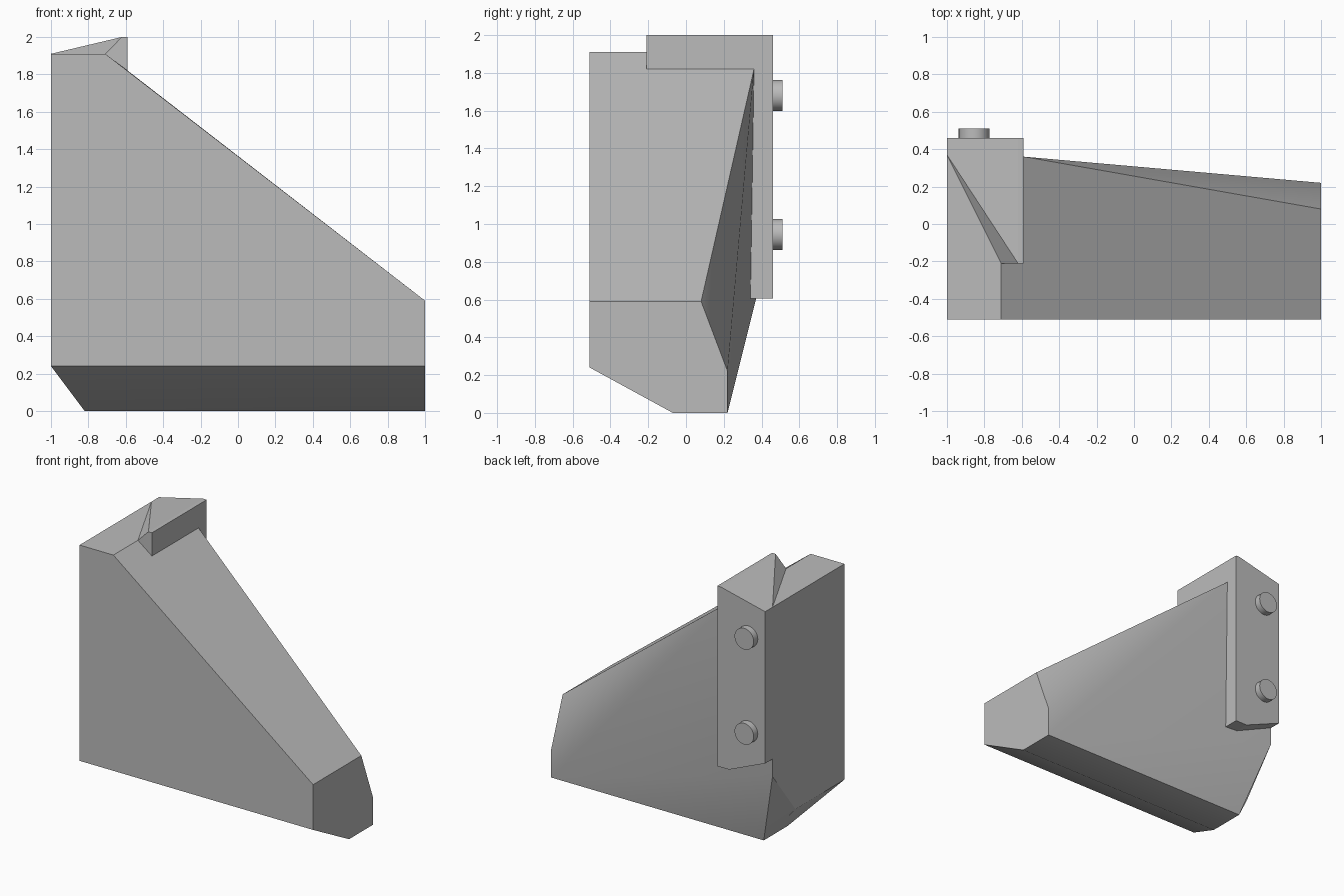
import bpy, bmesh, math

cube = bpy.data.objects.get("Cube")
if cube:
    bpy.data.objects.remove(cube, do_unlink=True)

grey = bpy.data.materials.new("plain_grey")
grey.use_nodes = True
grey.diffuse_color = (0.5, 0.5, 0.5, 1)
grey.node_tree.nodes["Principled BSDF"].inputs["Base Color"].default_value = grey.diffuse_color


def finish(obj, angle):
    obj.data.materials.append(grey)
    bpy.ops.object.select_all(action="DESELECT")
    obj.select_set(True)
    bpy.context.view_layer.objects.active = obj
    bpy.ops.object.shade_smooth_by_angle(angle=math.radians(angle))


def solid(name, points, angle=31):
    """Faceted solid spanned by its corner points."""
    bm = bmesh.new()
    for p in points:
        bm.verts.new(p)
    hull = bmesh.ops.convex_hull(bm, input=bm.verts[:])
    loose = {v for v in hull["geom_interior"] + hull["geom_unused"]
             if isinstance(v, bmesh.types.BMVert)}
    bmesh.ops.delete(bm, geom=list(loose), context="VERTS")
    bmesh.ops.dissolve_limit(bm, angle_limit=math.radians(0.5),
                             verts=bm.verts[:], edges=bm.edges[:])
    bmesh.ops.recalc_face_normals(bm, faces=bm.faces[:])
    mesh = bpy.data.meshes.new(name)
    bm.to_mesh(mesh)
    bm.free()
    obj = bpy.data.objects.new(name, mesh)
    bpy.context.collection.objects.link(obj)
    finish(obj, angle)


FRONT, LEDGE = -0.51, 1.91

# Main wedge: flat front, sloping top, slanted back and chamfered underside
front = [(x, FRONT, z) for x, z in
         [(-1, 0.24), (-1, LEDGE), (-0.71, LEDGE), (1, 0.59), (1, 0.24)]]
back = [(-1, 0.37, LEDGE), (-0.71, 0.365, LEDGE), (-0.59, 0.36, 1.82),
        (1, 0.08, 0.59), (1, 0.22, 0.22), (-1, 0.37, 0.6), (-1, 0.09, 0.24)]
base = [(x, y, 0) for x in (-0.82, 1) for y in (-0.07, 0.22)]
solid("main_body", front + back + base)

# Mounting plate on the back, with slanted top and bottom ends
plate = [(-0.59, 0.605), (-0.69, 0.605), (-1, 0.735),
         (-1, LEDGE), (-0.62, 2), (-0.59, 2)]
solid("back_plate",
      [(x, 0.46, z) for x, z in plate] +
      [(x, 0.37 if x == -1 else 0.33, z) for x, z in plate], 10)

# Raised ridge along the top, tapering to the outer back corner
ridge = [(-0.71, LEDGE), (-0.62, 2), (-0.59, 2), (-0.59, 1.82)]
solid("top_ridge",
      [(x, y, z) for x, z in ridge for y in (-0.21, 0.37)] + [(-1, 0.37, LEDGE)], 10)

# Two round pegs on the plate
for name, z in (("upper_peg", 1.68), ("lower_peg", 0.945)):
    bpy.ops.mesh.primitive_cylinder_add(vertices=32, radius=0.082, depth=0.09,
                                        location=(-0.855, 0.465, z),
                                        rotation=(math.pi / 2, 0, 0))
    peg = bpy.context.object
    peg.name = name
    finish(peg, 31)
